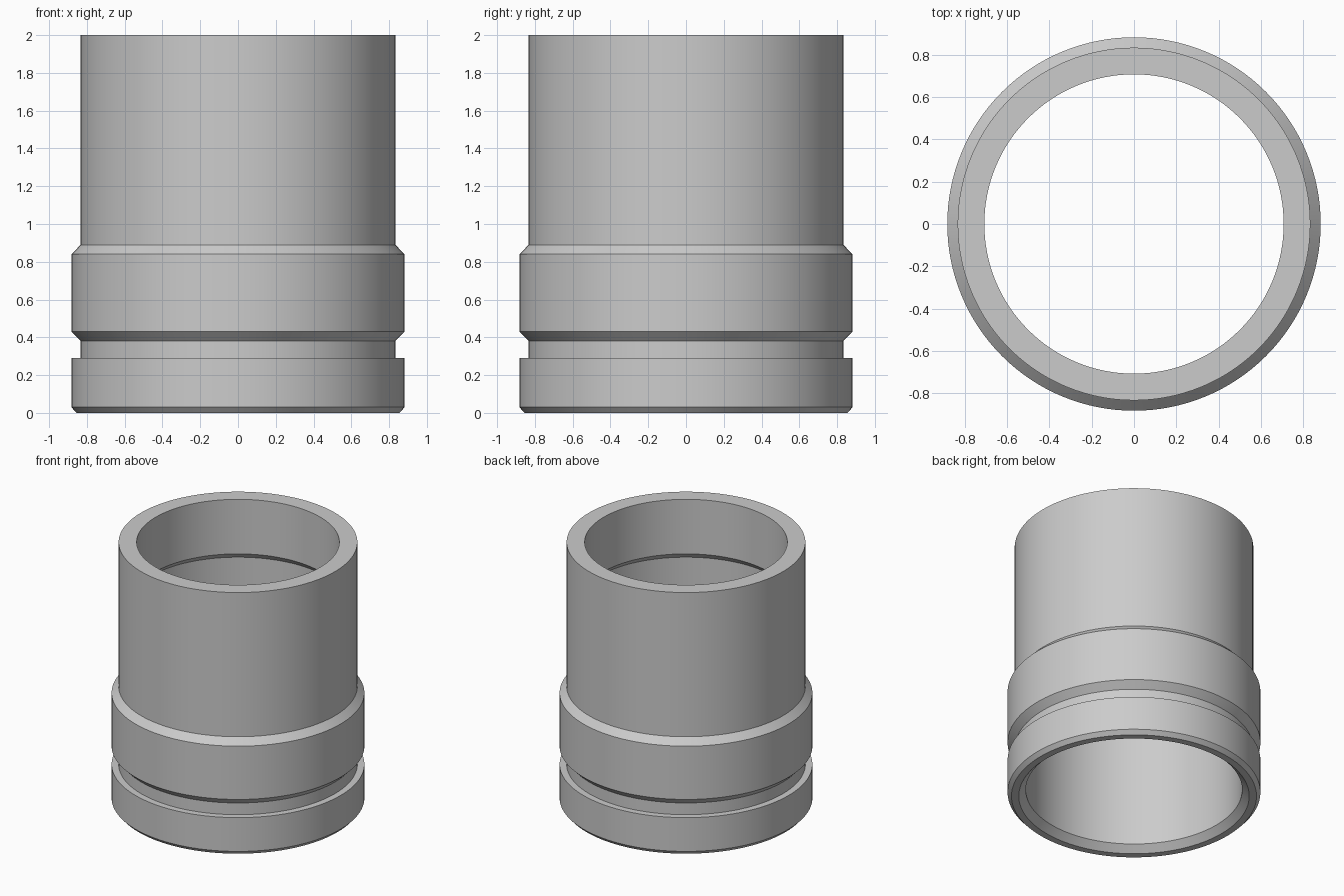
import bpy, bmesh, math

if "Cube" in bpy.data.objects:
    bpy.data.objects.remove(bpy.data.objects["Cube"])

SEGMENTS = 128

# Closed wall cross-section as (radius, height)
PROFILE = [
    (0.855, 0.0), (0.882, 0.03), (0.882, 0.29),    # bottom flange with chamfer
    (0.833, 0.29), (0.833, 0.38),                  # groove
    (0.882, 0.43), (0.882, 0.84), (0.833, 0.89),   # raised collar
    (0.833, 2.0), (0.707, 2.0),                    # sleeve and top rim
    (0.707, 1.58), (0.755, 1.532),                 # narrow bore and inner step
    (0.755, 0.05), (0.804, 0.0),                   # wide bore and mouth chamfer
]


def revolve(name, profile, material):
    """Turn a closed profile around the z axis into a solid ring."""
    bm = bmesh.new()
    rings = []
    for i in range(SEGMENTS):
        a = 2 * math.pi * i / SEGMENTS
        rings.append([bm.verts.new((r * math.cos(a), r * math.sin(a), z))
                      for r, z in profile])
    n = len(profile)
    for i in range(SEGMENTS):
        here, there = rings[i], rings[(i + 1) % SEGMENTS]
        for j in range(n):
            k = (j + 1) % n
            bm.faces.new((here[j], there[j], there[k], here[k]))
    bmesh.ops.recalc_face_normals(bm, faces=bm.faces)
    mesh = bpy.data.meshes.new(name)
    bm.to_mesh(mesh)
    bm.free()
    mesh.materials.append(material)
    obj = bpy.data.objects.new(name, mesh)
    bpy.context.collection.objects.link(obj)
    # Smooth walls, crisp rims and chamfers
    bpy.context.view_layer.objects.active = obj
    obj.select_set(True)
    bpy.ops.object.shade_smooth_by_angle(angle=math.radians(30))
    return obj


grey = bpy.data.materials.new("grey_metal")
grey.diffuse_color = (0.6, 0.6, 0.6, 1.0)
grey.use_nodes = True
grey.node_tree.nodes["Principled BSDF"].inputs["Base Color"].default_value = grey.diffuse_color

revolve("pipe_sleeve", PROFILE, grey)
